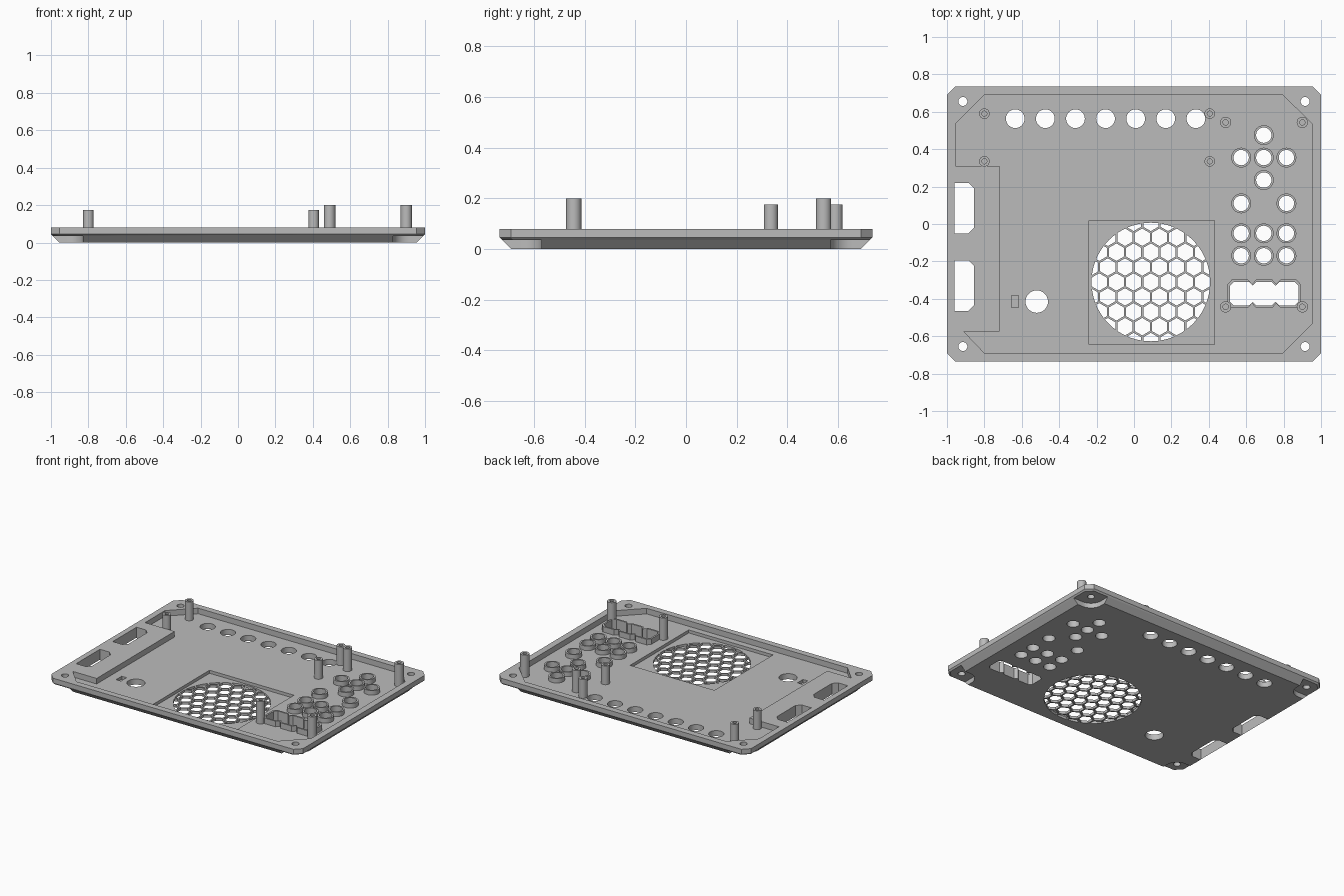
import bpy, bmesh, math

cube = bpy.data.objects.get("Cube")
if cube:
    bpy.data.objects.remove(cube)

RIM, FLOOR, FAN_FLOOR = 0.08, 0.04, 0.018

grey = bpy.data.materials.new("plain_grey")
grey.use_nodes = True
grey.diffuse_color = (0.5, 0.5, 0.5, 1)
grey.node_tree.nodes["Principled BSDF"].inputs["Base Color"].default_value = (0.5, 0.5, 0.5, 1)


# ---- helpers ----
def circle(x, y, r, n=32, turn=0.0):
    return [(x + r * math.cos(turn + math.tau * i / n),
             y + r * math.sin(turn + math.tau * i / n)) for i in range(n)]


def rect(x0, x1, y0, y1, c=0.0):
    if not c:
        return [(x0, y0), (x1, y0), (x1, y1), (x0, y1)]
    return [(x0 + c, y0), (x1 - c, y0), (x1, y0 + c), (x1, y1 - c),
            (x1 - c, y1), (x0 + c, y1), (x0, y1 - c), (x0, y0 + c)]


def loft(bm, rings, wrap=False):
    """Skin a stack of (outline, height) rings, capped or wrapped into a tube."""
    rows = [[bm.verts.new((x, y, z)) for x, y in pts] for pts, z in rings]
    pairs = list(zip(rows, rows[1:]))
    if wrap:
        pairs.append((rows[-1], rows[0]))
    else:
        bm.faces.new(rows[0][::-1])
        bm.faces.new(rows[-1])
    for a, b in pairs:
        for i in range(len(a)):
            j = (i + 1) % len(a)
            bm.faces.new((a[i], a[j], b[j], b[i]))


def make(name, solids, wrap=False):
    bm = bmesh.new()
    for rings in solids:
        loft(bm, rings, wrap)
    bmesh.ops.recalc_face_normals(bm, faces=bm.faces)
    me = bpy.data.meshes.new(name)
    bm.to_mesh(me)
    bm.free()
    me.materials.append(grey)
    ob = bpy.data.objects.new(name, me)
    bpy.context.collection.objects.link(ob)
    return ob


def combine(ob, cutter, operation="DIFFERENCE"):
    mod = ob.modifiers.new("cut", "BOOLEAN")
    mod.operation, mod.object, mod.solver = operation, cutter, "EXACT"
    deps = bpy.context.evaluated_depsgraph_get()
    ob_mesh = bpy.data.meshes.new_from_object(ob.evaluated_get(deps))
    ob.modifiers.clear()
    ob.data = ob_mesh
    bpy.data.objects.remove(cutter)


def cut(ob, outlines, z0, z1):
    combine(ob, make("cutter", [[(p, z0), (p, z1)] for p in outlines]))


# ---- tray: bevelled underside, straight rim ----
panel = make("panel", [[(rect(-0.955, 0.955, -0.69, 0.69, 0.045), 0),
                        (rect(-1, 1, -0.735, 0.735, 0.045), 0.045),
                        (rect(-1, 1, -0.735, 0.735, 0.045), RIM)]])

# sunken floor, leaving a raised block on the right-hand side of the model
cut(panel, [[(-0.8, 0.69), (-0.955, 0.535), (-0.955, 0.31), (-0.72, 0.31),
             (-0.72, -0.575), (-0.91, -0.575), (-0.8, -0.69), (0.795, -0.69),
             (0.953, -0.532), (0.953, 0.535), (0.795, 0.69)]], FLOOR, 0.2)

# square fan recess and small slot
cut(panel, [rect(-0.24, 0.43, -0.645, 0.02),
            rect(-0.655, -0.617, -0.447, -0.383)], FAN_FLOOR, 0.2)

# corner pockets under the screw holes
pockets = []
for sx in (-1, 1):
    for sy in (-1, 1):
        arc = [(0.915 - 0.085 * math.cos(a), 0.655 - 0.085 * math.sin(a))
               for a in (math.pi / 2 * i / 10 for i in range(11))]
        pts = [(0.83, 1.1)] + arc + [(1.1, 0.57), (1.1, 1.1)]
        pockets.append([(sx * x, sy * y) for x, y in pts])
cut(panel, pockets, -0.1, 0.035)

# ---- through holes ----
buttons = [(0.694, 0.475), (0.694, 0.235), (0.573, 0.11), (0.815, 0.11)]
buttons += [(x, y) for y in (0.355, -0.05, -0.17) for x in (0.573, 0.694, 0.815)]
holes = [circle(x, y, 0.041) for x, y in buttons]
holes += [circle(-0.635 + 0.161 * i, 0.563, 0.05) for i in range(7)]
holes += [circle(sx * 0.915, sy * 0.655, 0.024) for sx in (-1, 1) for sy in (-1, 1)]
holes.append(circle(-0.52, -0.415, 0.06))
for y0, y1 in ((-0.05, 0.22), (-0.465, -0.195)):
    holes.append([(-0.96, y0), (-0.885, y0), (-0.855, y0 + 0.03),
                  (-0.855, y1 - 0.03), (-0.885, y1), (-0.96, y1)])

# display window made of three bevelled cells
WX, WY, CELL, HALF, BEV = 0.696, -0.373, 0.122, 0.063, 0.02
edge = []
for i in range(3):
    x0 = (i - 1.5) * CELL
    edge += [(x0, HALF - BEV), (x0 + BEV, HALF), (x0 + CELL - BEV, HALF)]
edge.append((1.5 * CELL, HALF - BEV))
lower = [(-x, -y) for x, y in edge]
window = [(WX + x, WY + y) for x, y in edge + lower]
frame = [(WX + x * 1.065, WY + y * 1.19) for x, y in edge + lower]
holes.append(window)
cut(panel, holes, -0.1, 0.2)

# ---- honeycomb grille clipped to a circle ----
FX, FY, FR, PITCH, WALL = 0.09, -0.31, 0.317, 0.092, 0.011
cells = []
for row in range(-5, 6):
    for col in range(-5, 6):
        x = (col + 0.5 * (row % 2)) * PITCH
        y = row * PITCH * math.sqrt(3) / 2
        if math.hypot(x, y) < FR + PITCH * 0.45:
            cells.append(circle(FX + x, FY + y, (PITCH - WALL) / math.sqrt(3), 6, math.pi / 6))
comb = make("grille_cutter", [[(p, -0.05), (p, 0.1)] for p in cells])
disc = circle(FX, FY, FR, 72)
combine(comb, make("grille_disc", [[(disc, -0.04), (disc, 0.09)]]), "INTERSECT")
combine(panel, comb)
panel.name = "panel"

# ---- raised parts on the floor ----
rings = make("button_collars", [[(circle(x, y, 0.053), FLOOR), (circle(x, y, 0.053), 0.072),
                                 (circle(x, y, 0.041), 0.072), (circle(x, y, 0.041), FLOOR)]
                                for x, y in buttons], wrap=True)
display = make("display_frame", [[(frame, FLOOR), (frame, RIM),
                                  (window, RIM), (window, FLOOR)]], wrap=True)


def posts(name, xs, ys, r, top):
    return make(name, [[(circle(x, y, r), FLOOR - 0.005), (circle(x, y, r), top),
                        (circle(x, y, r * 0.48), top), (circle(x, y, r * 0.48), FLOOR)]
                       for x in xs for y in ys])


short_posts = posts("short_posts", (-0.8, 0.405), (0.335, 0.59), 0.028, 0.175)
tall_posts = posts("tall_posts", (0.49, 0.9), (-0.443, 0.543), 0.03, 0.2)

# ---- smooth round walls, keep edges sharp ----
bpy.ops.object.select_all(action="DESELECT")
for ob in (panel, rings, display, short_posts, tall_posts):
    ob.select_set(True)
    bpy.context.view_layer.objects.active = ob
bpy.ops.object.shade_smooth_by_angle(angle=math.radians(30))
